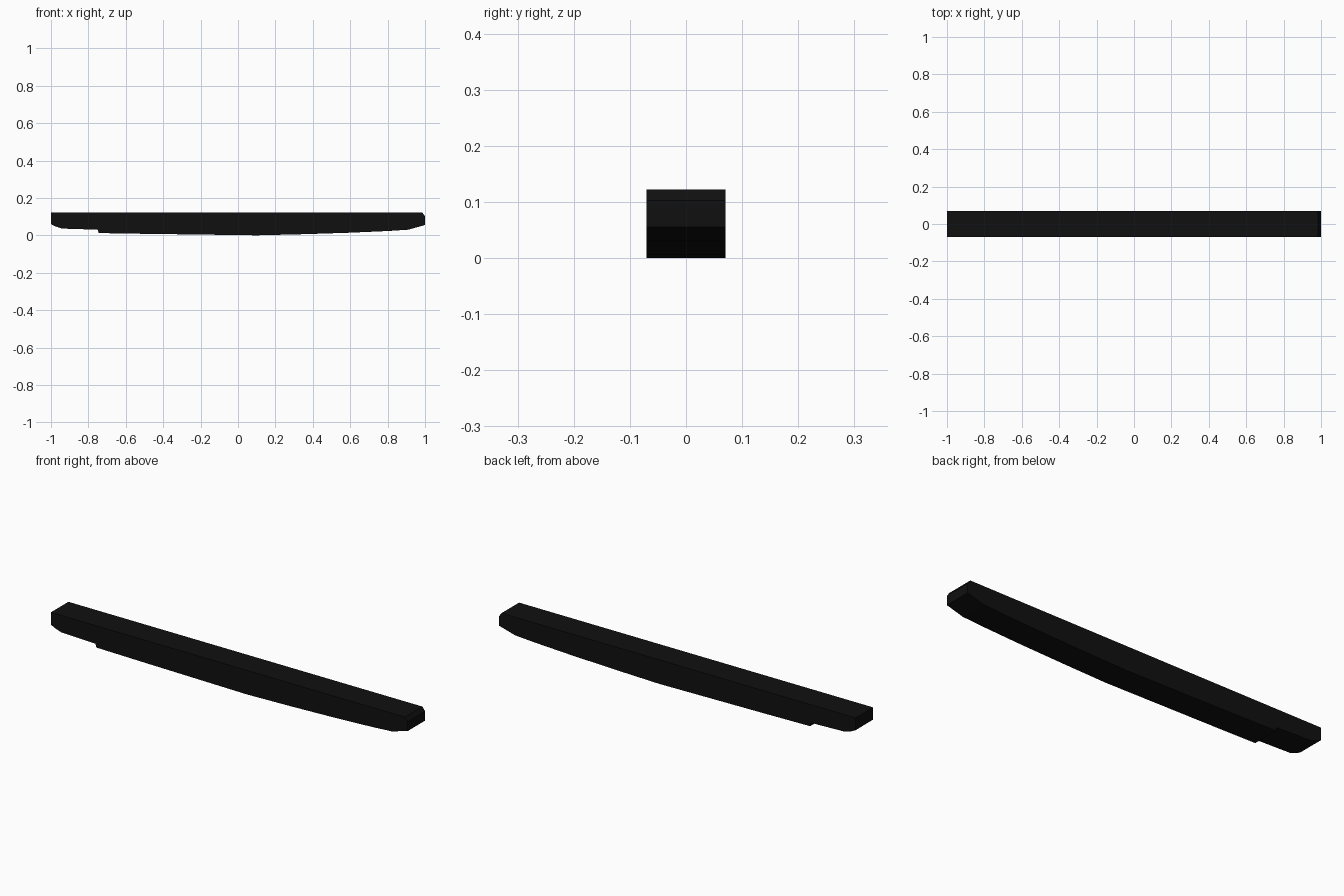
import bpy, bmesh

if "Cube" in bpy.data.objects:
    bpy.data.objects.remove(bpy.data.objects["Cube"])

HALF_WIDTH = 0.07

# Side outline in x, z: flat top, chamfered ends, gently bowed underside with a step on the left
outline = [(-1, 0.122), (-1, 0.06), (-0.975, 0.047), (-0.94, 0.036), (-0.75, 0.030), (-0.745, 0.012),
           (-0.5, 0.008), (-0.2, 0.004), (0.1, 0.0), (0.35, 0.006), (0.6, 0.014),
           (0.8, 0.023), (0.91, 0.030), (1, 0.055), (1, 0.102), (0.985, 0.122)]

# Near-black finish
black = bpy.data.materials.new("black")
black.diffuse_color = (0.005, 0.005, 0.005, 1)
black.use_nodes = True
black.node_tree.nodes["Principled BSDF"].inputs["Base Color"].default_value = black.diffuse_color

# Bar: the outline extruded across its width
bm = bmesh.new()
near = [bm.verts.new((x, -HALF_WIDTH, z)) for x, z in outline]
far = [bm.verts.new((x, HALF_WIDTH, z)) for x, z in outline]
bm.faces.new(near)
bm.faces.new(far[::-1])
for i in range(len(outline)):
    j = (i + 1) % len(outline)
    bm.faces.new((near[j], near[i], far[i], far[j]))
bmesh.ops.recalc_face_normals(bm, faces=bm.faces[:])

mesh = bpy.data.meshes.new("long_bar")
bm.to_mesh(mesh)
bm.free()
mesh.materials.append(black)
bar = bpy.data.objects.new("long_bar", mesh)
bpy.context.collection.objects.link(bar)
